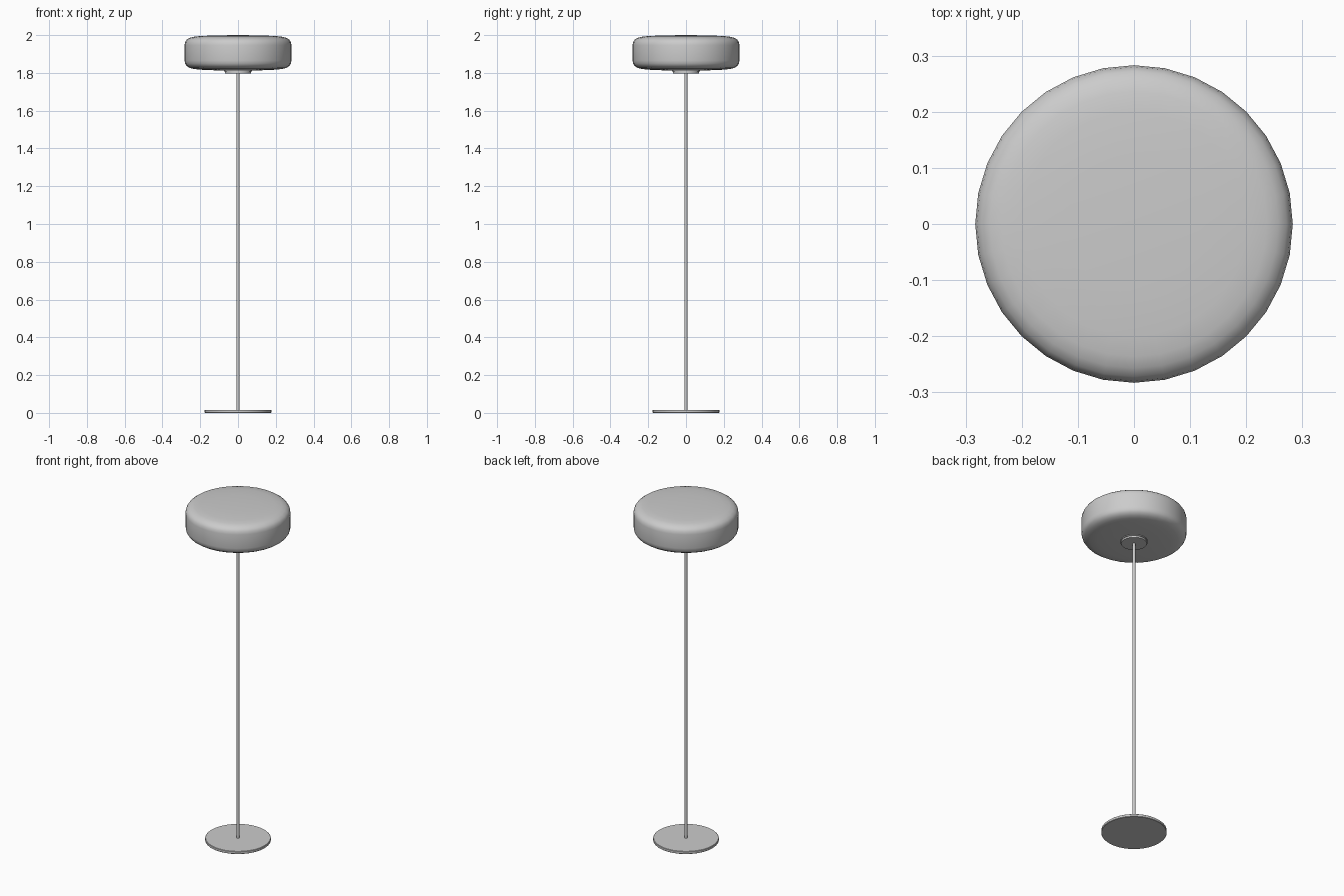
import bpy, bmesh, math

if "Cube" in bpy.data.objects:
    bpy.data.objects.remove(bpy.data.objects["Cube"])


def lathe(name, profile, sides, angle=35):
    """Spin a closed (radius, z) profile around z."""
    bm = bmesh.new()
    rings = []
    for r, z in profile:
        if r == 0:
            rings.append([bm.verts.new((0, 0, z))] * sides)
        else:
            rings.append([bm.verts.new((r * math.cos(2 * math.pi * i / sides),
                                        r * math.sin(2 * math.pi * i / sides), z))
                          for i in range(sides)])
    for a, b in zip(rings, rings[1:]):
        for i in range(sides):
            j = (i + 1) % sides
            bm.faces.new(list(dict.fromkeys((a[i], a[j], b[j], b[i]))))
    bmesh.ops.recalc_face_normals(bm, faces=bm.faces)
    mesh = bpy.data.meshes.new(name)
    bm.to_mesh(mesh)
    bm.free()
    ob = bpy.data.objects.new(name, mesh)
    bpy.context.collection.objects.link(ob)
    bpy.ops.object.select_all(action='DESELECT')
    ob.select_set(True)
    bpy.context.view_layer.objects.active = ob
    bpy.ops.object.shade_smooth_by_angle(angle=math.radians(angle))
    return ob


# Base: thin disc with a slightly eased rim
lathe("base", [(0, 0), (0.175, 0), (0.177, 0.002), (0.177, 0.014),
               (0.175, 0.016), (0, 0.016)], 32)

# Slim pole
lathe("pole", [(0, 0.012), (0.008, 0.012), (0.008, 1.815), (0, 1.815)], 16)

# Stepped collar under the shade
lathe("collar", [(0, 1.798), (0.069, 1.798), (0.069, 1.808),
                 (0.074, 1.808), (0.074, 1.818), (0, 1.818)], 32)

# Shade: soft drum, upper half of the outline mirrored about its middle
mid = 1.906
upper = [(0, 0.094), (0.12, 0.0925), (0.20, 0.089), (0.236, 0.085), (0.257, 0.079),
         (0.272, 0.069), (0.280, 0.057), (0.283, 0.041)]
lathe("shade", [(r, mid + h) for r, h in upper] +
      [(r, mid - h) for r, h in reversed(upper)], 32)
